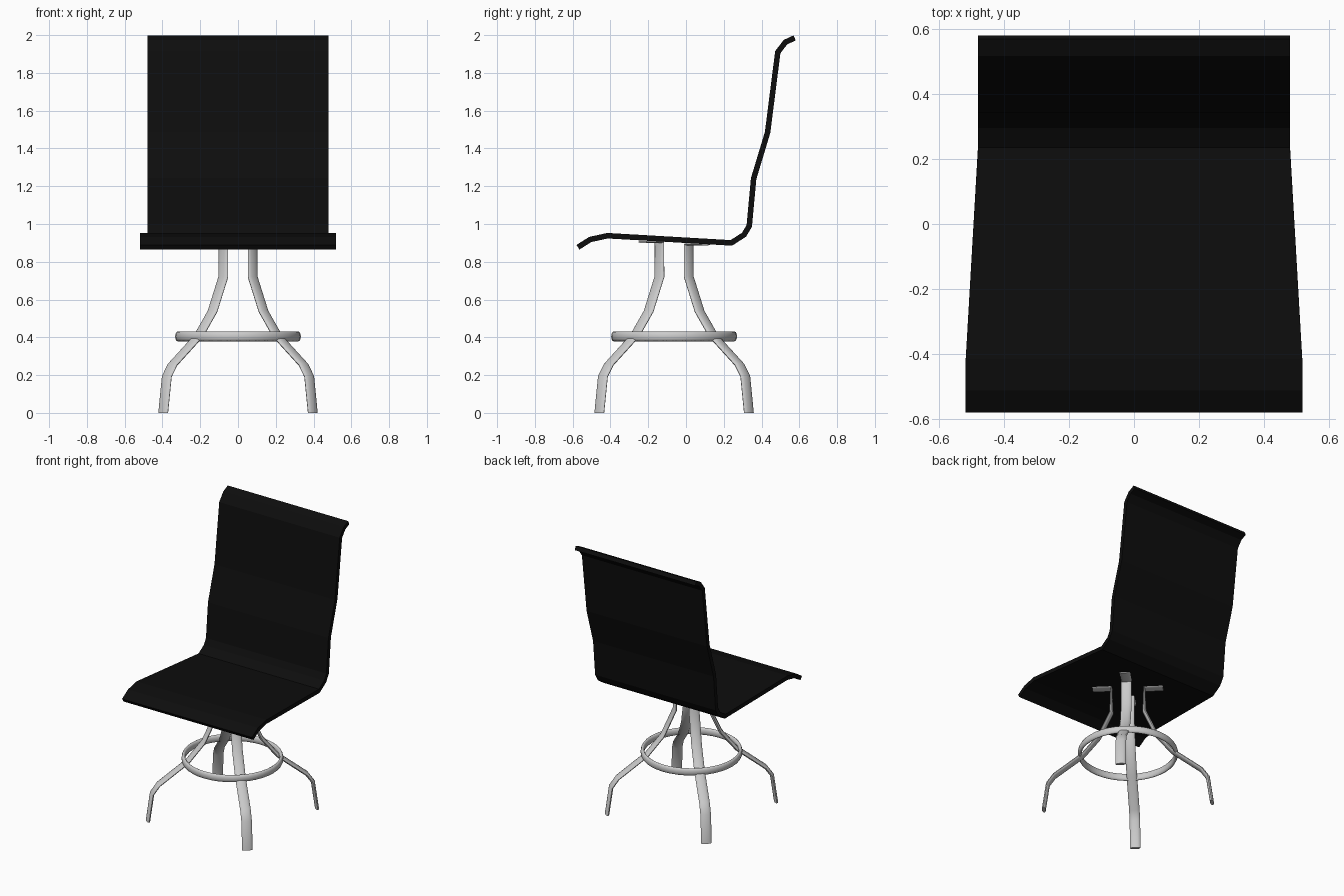
import bpy, bmesh, math
from mathutils import Vector

if "Cube" in bpy.data.objects:
    bpy.data.objects.remove(bpy.data.objects["Cube"])

CY = -0.063  # y of the base axis


def miter_normals(path):
    """2D normals of an open path, lengthened at bends to keep thickness."""
    pts = [Vector(p) for p in path]
    dirs = [(b - a).normalized() for a, b in zip(pts, pts[1:])]
    out = []
    for i in range(len(pts)):
        a, b = dirs[max(i - 1, 0)], dirs[min(i, len(dirs) - 1)]
        na, nb = Vector((-a.y, a.x)), Vector((-b.y, b.x))
        m = (na + nb).normalized()
        out.append(m / m.dot(na))
    return out


def skin(name, rings, closed=False):
    """Mesh from a row of equal closed rings; caps the ends if open."""
    bm = bmesh.new()
    rows = [[bm.verts.new(p) for p in r] for r in rings]
    n = len(rows[0])
    pairs = list(zip(rows, rows[1:]))
    if closed:
        pairs.append((rows[-1], rows[0]))
    else:
        bm.faces.new(rows[0])
        bm.faces.new(rows[-1])
    for a, b in pairs:
        for i in range(n):
            j = (i + 1) % n
            bm.faces.new((a[i], a[j], b[j], b[i]))
    bmesh.ops.recalc_face_normals(bm, faces=bm.faces)
    me = bpy.data.meshes.new(name)
    bm.to_mesh(me)
    bm.free()
    ob = bpy.data.objects.new(name, me)
    bpy.context.collection.objects.link(ob)
    return ob


def smooth(ob, degrees):
    bpy.ops.object.select_all(action='DESELECT')
    ob.select_set(True)
    bpy.context.view_layer.objects.active = ob
    bpy.ops.object.shade_smooth_by_angle(angle=math.radians(degrees))


def oval(w, t, n=12):
    return [(w / 2 * math.cos(k * math.tau / n), t / 2 * math.sin(k * math.tau / n))
            for k in range(n)]


# Sling seat and back: one bent sheet, (y, z) centre line
line = [(-0.572, 0.877), (-0.507, 0.918), (-0.415, 0.938), (0.24, 0.9),
        (0.307, 0.943), (0.335, 0.99), (0.358, 1.24), (0.432, 1.485),
        (0.486, 1.91), (0.527, 1.963), (0.575, 1.985)]
rings = []
for (y, z), n in zip(line, miter_normals(line)):
    f = min(max((y + 0.415) / 0.655, 0), 1)
    hw = 0.518 - 0.038 * f
    o = n * 0.0145
    rings.append([(-hw, y - o.x, z - o.y), (hw, y - o.x, z - o.y),
                  (hw, y + o.x, z + o.y), (-hw, y + o.x, z + o.y)])
seat = skin("seat_and_back", rings)
black = bpy.data.materials.new("black_fabric")
black.diffuse_color = (0.004, 0.004, 0.004, 1)
black.use_nodes = True
black.node_tree.nodes["Principled BSDF"].inputs["Base Color"].default_value = black.diffuse_color
seat.data.materials.append(black)

# Four bent flat-oval legs on the diagonals, each ending in a top bracket
for name, deg, top in (("front_right_leg", -45, 0.905), ("front_left_leg", -135, 0.905),
                       ("back_right_leg", 45, 0.892), ("back_left_leg", 135, 0.892)):
    path = [(0.56, 0), (0.533, 0.193), (0.49, 0.255), (0.297, 0.405),
            (0.191, 0.537), (0.11, 0.72), (0.11, top), (0.235, top)]
    a = math.radians(deg)
    rad = Vector((math.cos(a), math.sin(a), 0))
    tan = Vector((-math.sin(a), math.cos(a), 0))
    rings = []
    for i, ((r, z), n) in enumerate(zip(path, miter_normals(path))):
        if i == 0:
            n = Vector((n.x, 0))  # foot cut level with the floor
        t = 0.012 if i > 5 else 0.026
        rings.append([Vector((0, CY, z)) + rad * r + tan * u
                      + (rad * n.x + Vector((0, 0, n.y))) * v
                      for u, v in oval(0.07, t)])
    smooth(skin(name, rings), 40)

# Foot ring
rings = []
for k in range(40):
    a = k * math.tau / 40
    rings.append([((0.32 + v) * math.cos(a), CY + (0.32 + v) * math.sin(a), 0.405 + u)
                  for u, v in oval(0.052, 0.026)])
smooth(skin("foot_ring", rings, closed=True), 60)
